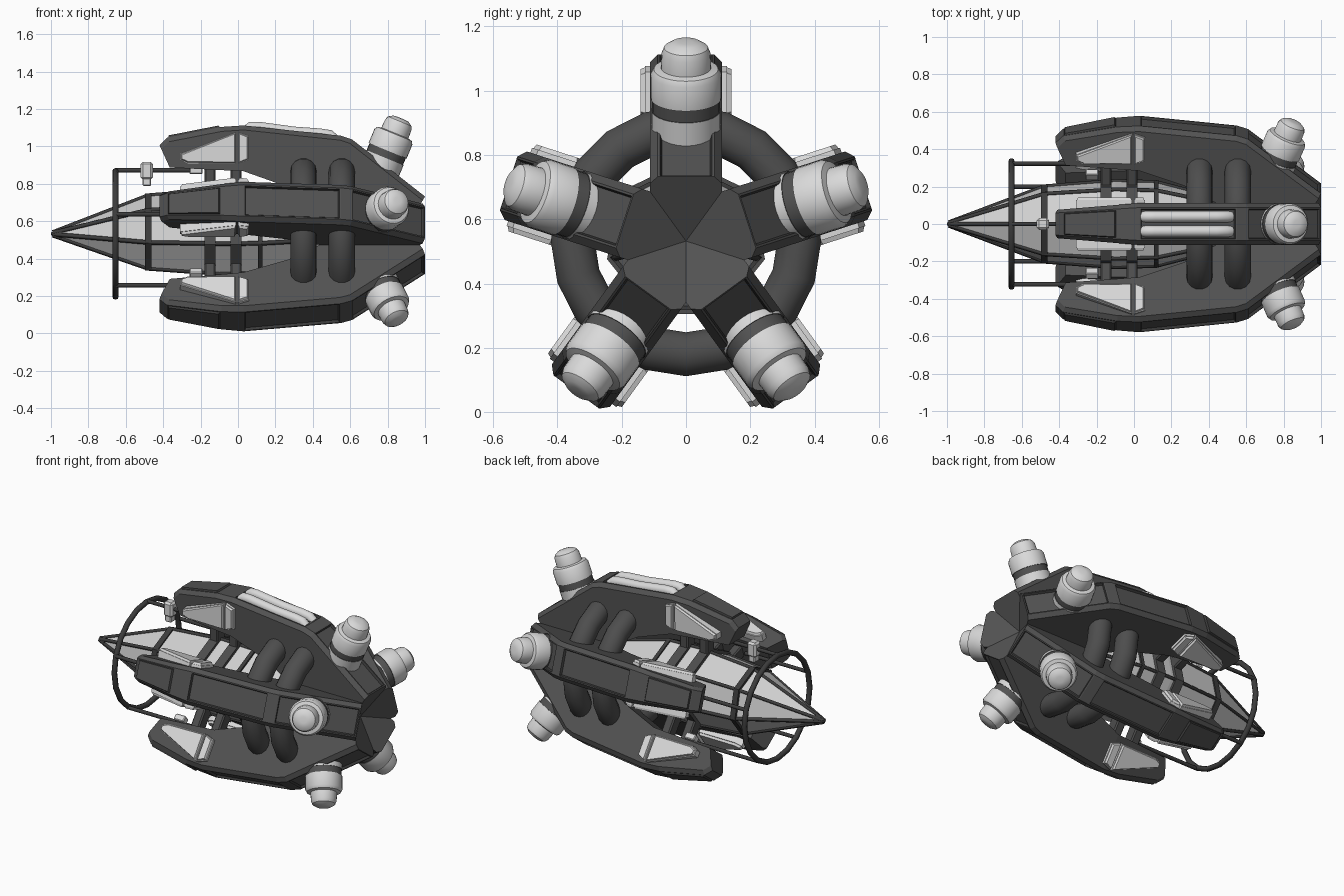
import bpy, bmesh, math
from mathutils import Matrix, Vector

if "Cube" in bpy.data.objects:
    bpy.data.objects.remove(bpy.data.objects["Cube"])

CZ = 0.532
FIN_ANGLES = [math.radians(72 * k) for k in range(5)]   # first fin points straight up


def material(name, v):
    m = bpy.data.materials.new(name)
    m.diffuse_color = (v, v, v, 1)
    m.use_nodes = True
    m.node_tree.nodes["Principled BSDF"].inputs["Base Color"].default_value = m.diffuse_color
    return m


HULL = material("dark grey hull", 0.085)
TRIM = material("darker grey trim", 0.045)
TUBE = material("grey tube", 0.075)
LIGHT = material("light grey", 0.7)
BODY = material("pale grey body", 0.64)


def spin(a):
    """Local frame (x, width, radius) turned about the long axis."""
    return Matrix.Translation((0, 0, CZ)) @ Matrix.Rotation(a, 4, 'X')


def finish(name, bm, mats, M, smooth=None):
    bmesh.ops.recalc_face_normals(bm, faces=bm.faces)
    me = bpy.data.meshes.new(name)
    bm.to_mesh(me)
    bm.free()
    me.transform(M)
    for m in mats:
        me.materials.append(m)
    if smooth:
        me.shade_smooth()
        me.set_sharp_from_angle(angle=math.radians(smooth))
    ob = bpy.data.objects.new(name, me)
    bpy.context.collection.objects.link(ob)
    return ob


def lathe(name, prof, n, M, mats, closed=False, smooth=None, rule=None):
    """Revolve (x, radius) points about local x."""
    bm = bmesh.new()
    rings = []
    for x, r in prof:
        rings.append([bm.verts.new((x, r * math.sin(2 * math.pi * k / n),
                                    r * math.cos(2 * math.pi * k / n))) for k in range(n)])
    count = len(rings) if closed else len(rings) - 1
    for i in range(count):
        a, b = rings[i], rings[(i + 1) % len(rings)]
        for k in range(n):
            f = bm.faces.new((a[k], a[(k + 1) % n], b[(k + 1) % n], b[k]))
            f.material_index = rule(i) if rule else 0
    if not closed:
        bm.faces.new(rings[0])
        bm.faces.new(rings[-1])
    return finish(name, bm, mats, M, smooth)


def torus(name, x, R, r, n, sides, mat):
    prof = [(x + r * math.cos(2 * math.pi * k / sides), R + r * math.sin(2 * math.pi * k / sides))
            for k in range(sides)]
    return lathe(name, prof, n, spin(0), [mat], True, 60)


def pipe(name, pts, r, M, mat, res=2):
    cu = bpy.data.curves.new(name, 'CURVE')
    cu.dimensions = '3D'
    cu.bevel_depth, cu.bevel_resolution, cu.use_fill_caps = r, res, True
    sp = cu.splines.new('POLY')
    sp.points.add(len(pts) - 1)
    for p, q in zip(sp.points, pts):
        p.co = (*(M @ Vector(q)), 1)
    cu.materials.append(mat)
    ob = bpy.data.objects.new(name, cu)
    bpy.context.collection.objects.link(ob)


def prism(bm, prof, w0, w1):
    """Extrude an (x, radius) outline from width w0 to w1."""
    a = [bm.verts.new((x, w0, r)) for x, r in prof]
    b = [bm.verts.new((x, w1, r)) for x, r in prof]
    caps = [bm.faces.new(a), bm.faces.new(b)]
    n = len(prof)
    sides = [bm.faces.new((a[i], a[(i + 1) % n], b[(i + 1) % n], b[i])) for i in range(n)]
    bmesh.ops.recalc_face_normals(bm, faces=bm.faces)
    return caps, sides


def box(name, lo, hi, M, mat, bevel=0.008):
    bm = bmesh.new()
    prism(bm, [(lo[0], lo[2]), (hi[0], lo[2]), (hi[0], hi[2]), (lo[0], hi[2])], lo[1], hi[1])
    bmesh.ops.bevel(bm, geom=bm.edges[:], offset=bevel, segments=1, affect='EDGES')
    finish(name, bm, [mat], M)


# fins: outline in (x, radius); outer edge first, then the hollow rear and inner edge
FIN = [(-0.42, 0.475), (-0.38, 0.515), (-0.09, 0.572), (0.03, 0.58), (0.55, 0.525), (0.61, 0.505),
       (1.0, 0.2), (0.88, 0.0), (0.6, 0.0), (0.48, 0.13), (0.27, 0.25), (0.03, 0.335), (-0.365, 0.355)]
PLATE = [(-0.31, 0.395), (-0.31, 0.43), (-0.01, 0.545), (-0.01, 0.375), (-0.27, 0.375)]
STRIP = [(0.0, 0.375), (0.0, 0.545), (0.06, 0.525), (0.06, 0.395)]


def fin(a):
    bm = bmesh.new()
    caps, sides = prism(bm, FIN, -0.112, 0.112)
    centres = [sides[i].calc_center_median() for i in (1, 3, 5)]
    # chamfer along the outer edge
    rim = [e for f in sides[:6] for e in f.edges if any(c in caps for c in e.link_faces)]
    bmesh.ops.bevel(bm, geom=rim, offset=0.024, segments=1, affect='EDGES')
    # raised front panel, two recessed panels behind
    for c, depth in zip(centres, (0.01, -0.014, -0.014)):
        f = min(bm.faces, key=lambda q: (q.calc_center_median() - c).length)
        bmesh.ops.inset_individual(bm, faces=[f], thickness=0.01)
        r = bmesh.ops.inset_individual(bm, faces=[f], thickness=0.008, depth=depth)
        for q in r['faces']:
            q.material_index = 1
    # taper the width towards the front
    bmesh.ops.bisect_plane(bm, geom=bm.verts[:] + bm.edges[:] + bm.faces[:], dist=1e-4,
                           plane_co=(0.03, 0, 0), plane_no=(1, 0, 0))
    for v in bm.verts:
        if v.co.x < 0.03:
            v.co.y *= 1 - 0.33 * (0.03 - v.co.x) / 0.45
    finish("fin", bm, [HULL, TRIM], spin(a))
    # light armour plates on both cheeks
    for s in (-1, 1):
        for name, prof in (("cheek_plate", PLATE), ("cheek_strip", STRIP)):
            bm = bmesh.new()
            caps, sides = prism(bm, prof, s * 0.07, s * 0.128)
            bmesh.ops.inset_individual(bm, faces=[caps[1]], thickness=0.006)
            bmesh.ops.inset_individual(bm, faces=[caps[1]], thickness=0.007, depth=0.014)
            finish(name, bm, [LIGHT], spin(a))


# thruster: revolved canister leaning back from the fin
CAN = [(0, 0.108), (0.11, 0.108), (0.11, 0.105), (0.15, 0.105), (0.15, 0.11), (0.23, 0.11), (0.247, 0.1),
       (0.252, 0.078), (0.3, 0.076), (0.32, 0.068), (0.335, 0.045), (0.338, 0.02)]
AXIS = Vector((0.38, 0, 0.925)).normalized()
TURN = AXIS.to_track_quat('X', 'Y').to_matrix().to_4x4()

for i, a in enumerate(FIN_ANGLES):
    fin(a)
    # the top thruster stands a little further out than the rest
    base = Vector((0.87, 0, 0.615)) - AXIS * (0.334 if i == 0 else 0.379)
    lathe("thruster", CAN, 28, spin(a) @ Matrix.Translation(base) @ TURN, [LIGHT, HULL], smooth=35,
          rule=lambda j: 1 if j in (1, 2, 3) else 0)
    pipe("nose_rod", [(-0.655, 0, 0.34), (-0.2, 0, 0.34)], 0.012, spin(a), TRIM)
    for x in (-0.15, -0.01):
        box("collar_strut", (x - 0.03, -0.04, 0.2), (x + 0.03, 0.04, 0.37), spin(a), TUBE)

# central seven-sided body with a pointed nose
SIDES = 7
SHAPE = [(-0.99, 0.008), (-0.48, 0.205), (-0.1, 0.235), (0.12, 0.228), (0.3, 0.18), (0.62, 0.1)]
lathe("body", SHAPE, SIDES, spin(0), [BODY])
lathe("nose_tip", [(-1.0, 0.006), (-0.985, 0.018), (-0.94, 0.036), (-0.94, 0.01)], SIDES, spin(0), [TRIM])
for k in range(SIDES):
    t = 2 * math.pi * k / SIDES
    pipe("body_rib", [(x, r * math.sin(t), r * math.cos(t)) for x, r in SHAPE], 0.012, spin(0), TRIM, 0)


# flat hoops and collars around the body
def hoop(name, x, w, r0, r1, mat):
    lathe(name, [(x - w, r0), (x - w, r1), (x + w, r1), (x + w, r0)], SIDES, spin(0), [mat], True)


hoop("body_hoop", -0.48, 0.018, 0.19, 0.216, TRIM)
hoop("body_hoop", 0.12, 0.012, 0.2, 0.238, TRIM)
for x in (-0.15, -0.01):
    hoop("body_collar", x, 0.03, 0.2, 0.252, TUBE)

# thick ring tubes through the fins, thin ring round the nose
torus("ring_tube", 0.35, 0.352, 0.07, 20, 14, TUBE)
torus("ring_tube", 0.555, 0.352, 0.07, 20, 14, TUBE)
torus("nose_ring", -0.655, 0.335, 0.017, 20, 8, TRIM)

# small rod clips
for deg in (0, 129, -129):
    box("rod_clip", (-0.26, -0.025, 0.32), (-0.19, 0.025, 0.36), spin(math.radians(deg)), LIGHT, 0.005)

# sensor block on the top rod
box("sensor", (-0.52, -0.032, 0.29), (-0.455, 0.032, 0.385), spin(0), LIGHT, 0.012)
box("sensor_foot", (-0.51, -0.025, 0.255), (-0.465, 0.025, 0.3), spin(0), LIGHT, 0.006)

# pair of light pipes set along the top fin
for y in (-0.039, 0.039):
    pipe("top_pipe", [(0.045, y, 0.55), (0.07, y, 0.572), (0.11, y, 0.571), (0.3, y, 0.545),
                      (0.44, y, 0.535), (0.49, y, 0.528), (0.515, y, 0.505)], 0.03, spin(0), LIGHT, 3)
